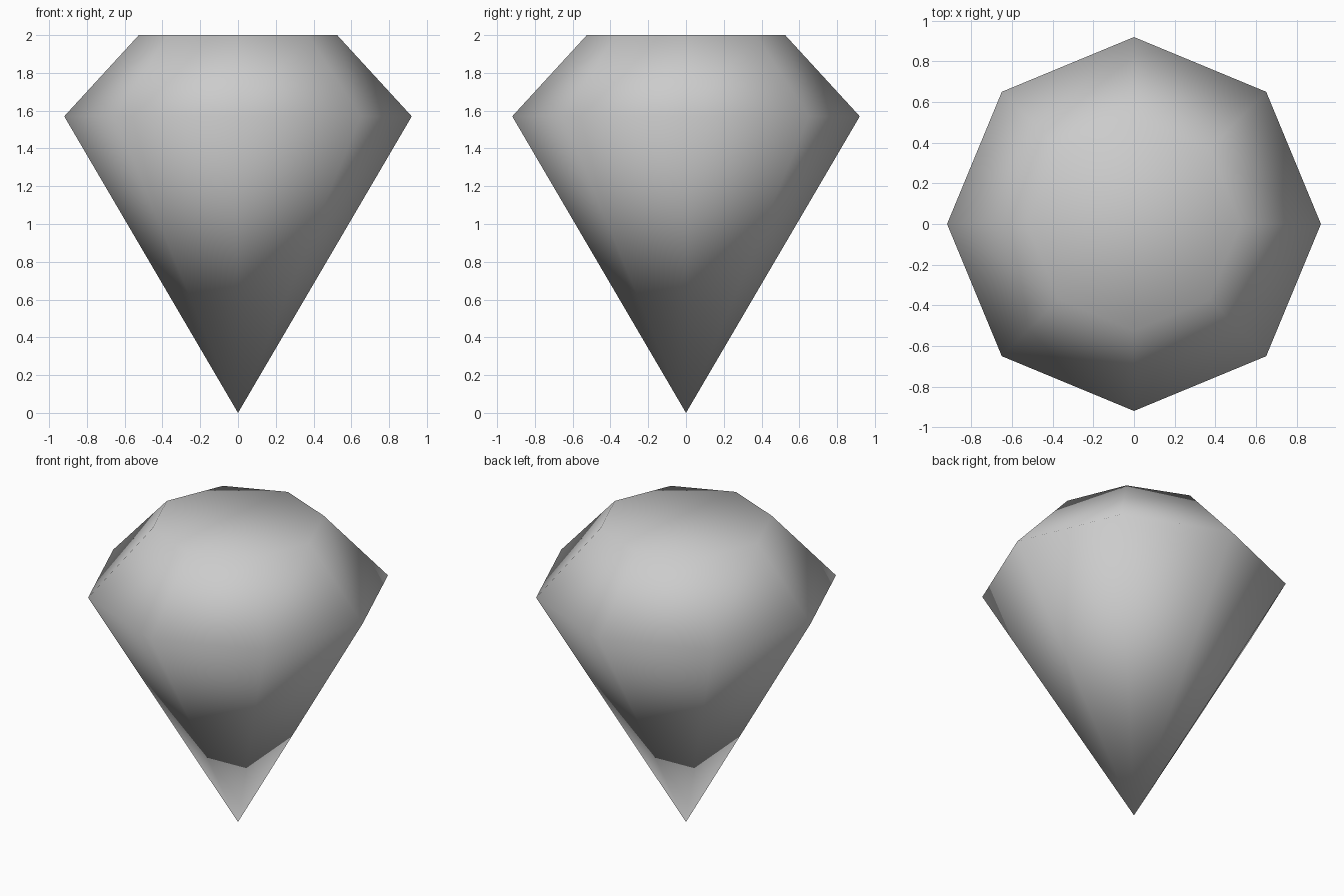
import bpy
import bmesh
from math import cos, sin, pi

cube = bpy.data.objects.get("Cube")
if cube:
    bpy.data.objects.remove(cube, do_unlink=True)

SIDES = 8
GIRDLE_RADIUS, GIRDLE_Z = 0.92, 1.57
TABLE_RADIUS, TABLE_Z = 0.525, 2.0


def ring(bm, radius, z):
    """Add one octagonal ring of vertices."""
    angles = [2 * pi * i / SIDES for i in range(SIDES)]
    return [bm.verts.new((radius * cos(a), radius * sin(a), z)) for a in angles]


# Stone colour
grey = bpy.data.materials.new("stone_grey")
grey.use_nodes = True
colour = (0.6, 0.6, 0.6, 1)
grey.diffuse_color = colour
grey.node_tree.nodes["Principled BSDF"].inputs["Base Color"].default_value = colour

bm = bmesh.new()
tip = bm.verts.new((0, 0, 0))
girdle = ring(bm, GIRDLE_RADIUS, GIRDLE_Z)
table = ring(bm, TABLE_RADIUS, TABLE_Z)

# Pointed pavilion below, sloping crown above
for i in range(SIDES):
    j = (i + 1) % SIDES
    bm.faces.new((tip, girdle[j], girdle[i]))
    bm.faces.new((girdle[i], girdle[j], table[j], table[i]))

# Flat table on top
bm.faces.new(table)

# Soft shading across every facet
for face in bm.faces:
    face.smooth = True

mesh = bpy.data.meshes.new("gemstone")
bm.to_mesh(mesh)
bm.free()
mesh.materials.append(grey)
gemstone = bpy.data.objects.new("gemstone", mesh)
bpy.context.collection.objects.link(gemstone)
